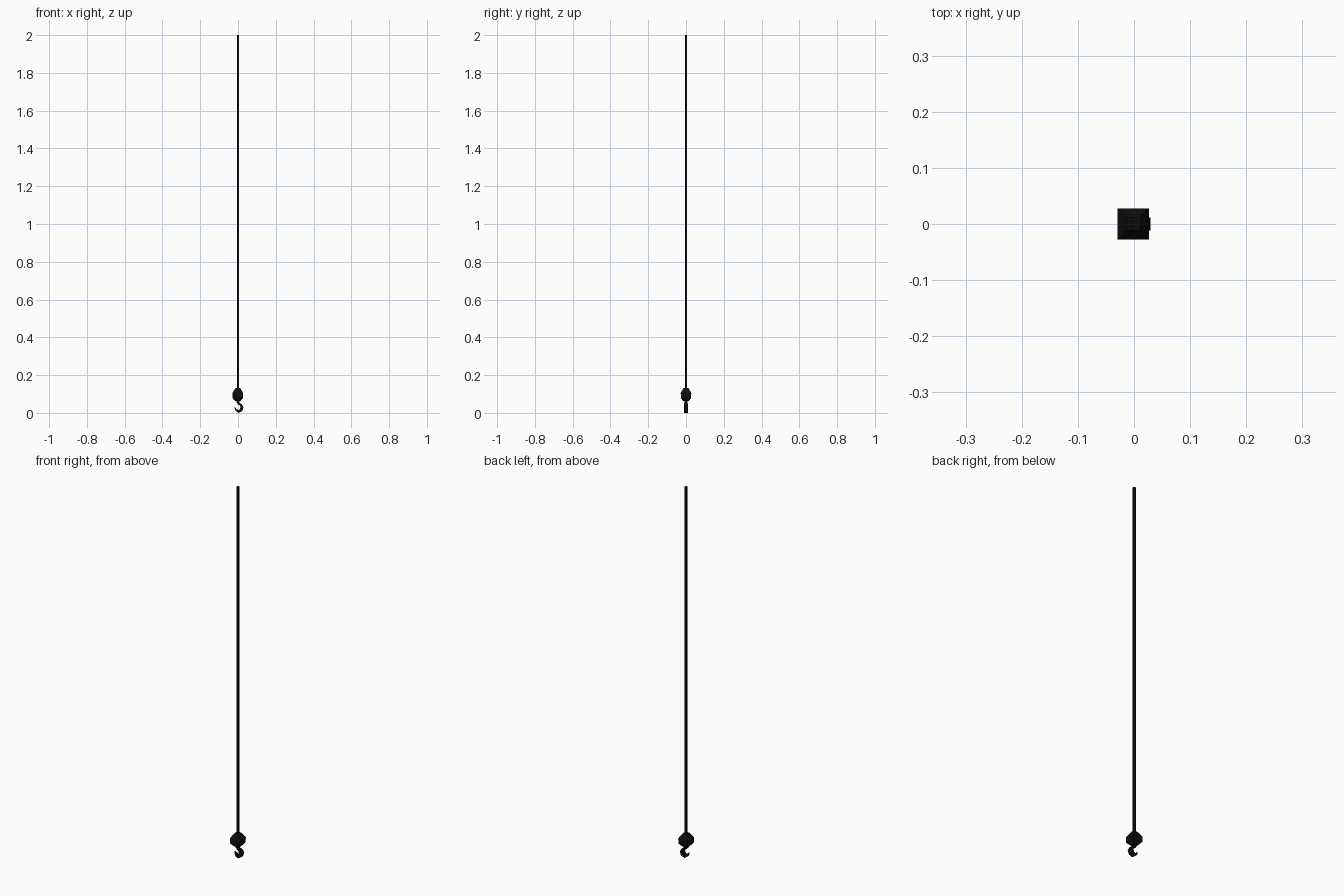
import bpy, bmesh
from mathutils import Vector

if "Cube" in bpy.data.objects:
    bpy.data.objects.remove(bpy.data.objects["Cube"])

CX = -0.001  # axis of cable and block

black = bpy.data.materials.new("black_metal")
black.diffuse_color = (0.004, 0.004, 0.004, 1)
black.use_nodes = True
black.node_tree.nodes["Principled BSDF"].inputs["Base Color"].default_value = black.diffuse_color


def skin_rings(name, rings):
    """Join four-cornered rings into a closed flat-shaded solid."""
    bm = bmesh.new()
    loops = [[bm.verts.new(p) for p in ring] for ring in rings]
    for a, b in zip(loops, loops[1:]):
        for i in range(len(a)):
            j = (i + 1) % len(a)
            bm.faces.new((a[i], a[j], b[j], b[i]))
    bm.faces.new(loops[0])
    bm.faces.new(loops[-1])
    bmesh.ops.recalc_face_normals(bm, faces=bm.faces)
    mesh = bpy.data.meshes.new(name)
    bm.to_mesh(mesh)
    bm.free()
    mesh.materials.append(black)
    ob = bpy.data.objects.new(name, mesh)
    bpy.context.collection.objects.link(ob)
    return ob


def square_stack(name, levels):
    """Stack of square sections given as (z, half width)."""
    corners = ((-1, -1), (1, -1), (1, 1), (-1, 1))
    return skin_rings(name, [[(CX + sx * h, sy * h, z) for sx, sy in corners]
                             for z, h in levels])


# Long square cable
square_stack("cable", [(0.125, 0.0055), (2.0, 0.0055)])

# Weighted block, tapered at both ends
square_stack("hook_block", [(0.062, 0.014), (0.078, 0.027), (0.106, 0.028),
                            (0.132, 0.012)])

# Short neck below the block
square_stack("neck", [(0.052, 0.008), (0.064, 0.008)])

# Hook: (x, z, half thickness in the curve plane, half depth)
path = [(0.000, 0.058, 0.006, 0.007), (0.003, 0.049, 0.006, 0.008),
        (0.015, 0.043, 0.006, 0.010), (0.021, 0.029, 0.008, 0.0115),
        (0.016, 0.014, 0.008, 0.0115), (0.003, 0.008, 0.008, 0.010),
        (-0.010, 0.015, 0.005, 0.007), (-0.018, 0.030, 0.0015, 0.003)]
rings = []
for i, (x, z, t, d) in enumerate(path):
    a, b = path[max(i - 1, 0)], path[min(i + 1, len(path) - 1)]
    tangent = Vector((b[0] - a[0], 0, b[1] - a[1])).normalized()
    n = Vector((-tangent.z, 0, tangent.x)) * t
    y = Vector((0, d, 0))
    c = Vector((x, 0, z))
    rings.append([c - n - y, c + n - y, c + n + y, c - n + y])
skin_rings("hook", rings)
